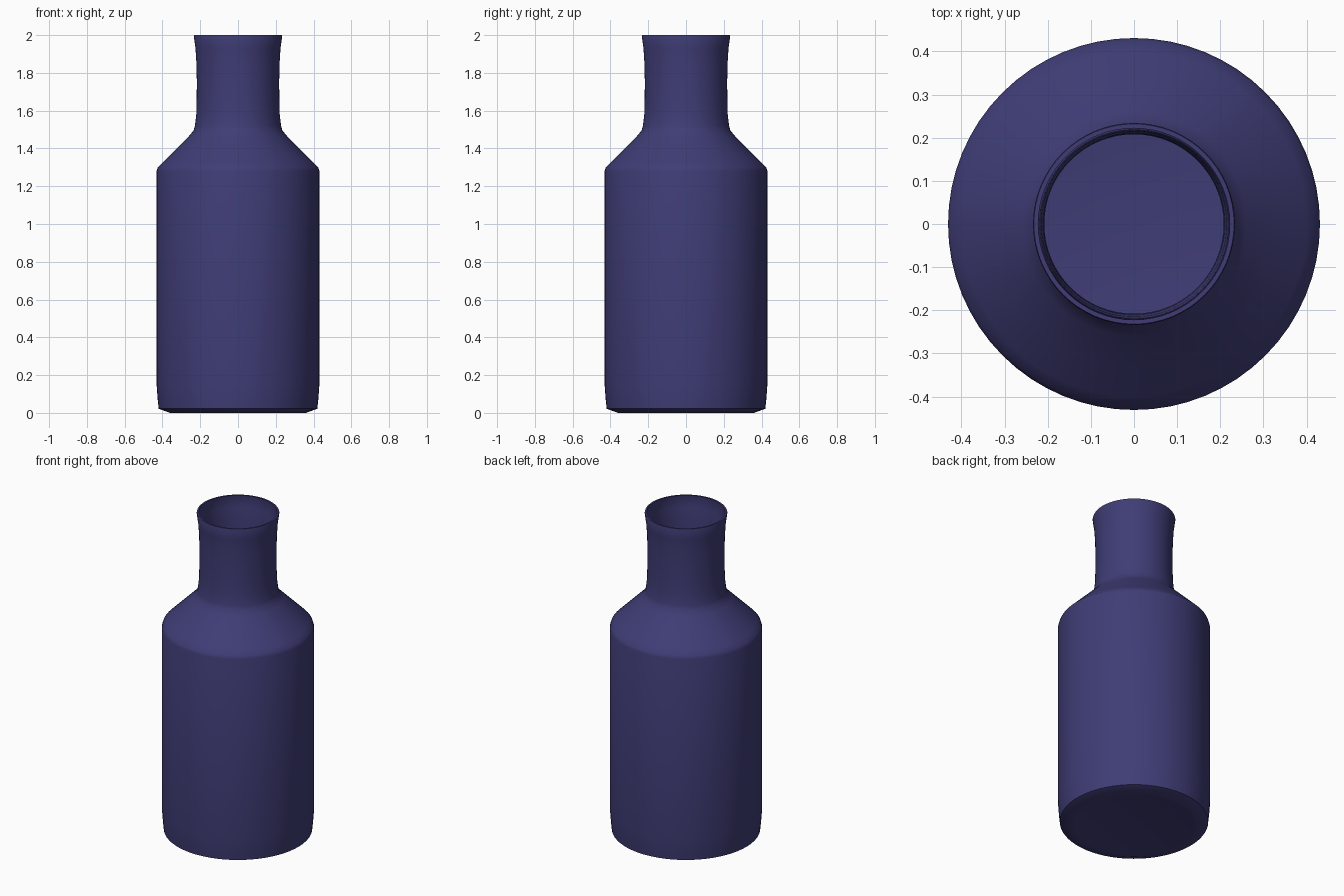
import bpy, bmesh, math

cube = bpy.data.objects.get("Cube")
if cube:
    bpy.data.objects.remove(cube)

SEGMENTS = 64
WALL = 0.01

# Flat glaze colour
glaze = bpy.data.materials.new("dark_indigo")
glaze.use_nodes = True
colour = (0.05, 0.046, 0.18, 1)
glaze.diffuse_color = colour
glaze.node_tree.nodes["Principled BSDF"].inputs["Base Color"].default_value = colour

# Outer profile (radius, height): base, body, shoulder, neck, flared lip
outer = [(0, 0.005), (0.34, 0.005), (0.36, 0), (0.42, 0.022), (0.425, 0.07),
         (0.431, 0.15), (0.431, 1.28), (0.425, 1.3), (0.4, 1.325),
         (0.33, 1.395), (0.26, 1.465), (0.235, 1.495), (0.228, 1.52),
         (0.221, 1.58), (0.219, 1.65), (0.218, 1.75), (0.22, 1.85),
         (0.225, 1.93), (0.234, 1.995), (0.232, 2)]

# Inner wall follows the outer one, back down to the floor
inner = [(r - WALL, z) for r, z in reversed(outer[4:])]
inner += [(0.405, 0.04), (0.34, 0.02), (0, 0.02)]


def lathe(name, profile, material):
    mesh = bpy.data.meshes.new(name)
    bm = bmesh.new()
    verts = [bm.verts.new((r, 0, z)) for r, z in profile]
    edges = [bm.edges.new(pair) for pair in zip(verts, verts[1:])]
    bmesh.ops.spin(bm, geom=verts + edges, cent=(0, 0, 0), axis=(0, 0, 1),
                   angle=2 * math.pi, steps=SEGMENTS, use_duplicate=False)
    bmesh.ops.remove_doubles(bm, verts=bm.verts, dist=0.0005)
    bmesh.ops.recalc_face_normals(bm, faces=bm.faces)
    bm.to_mesh(mesh)
    bm.free()
    mesh.materials.append(material)
    obj = bpy.data.objects.new(name, mesh)
    bpy.context.collection.objects.link(obj)
    return obj


# Hollow bottle with an open mouth
bottle = lathe("bottle", outer + inner, glaze)
bpy.context.view_layer.objects.active = bottle
bottle.select_set(True)
bpy.ops.object.shade_smooth_by_angle(angle=math.radians(60))
